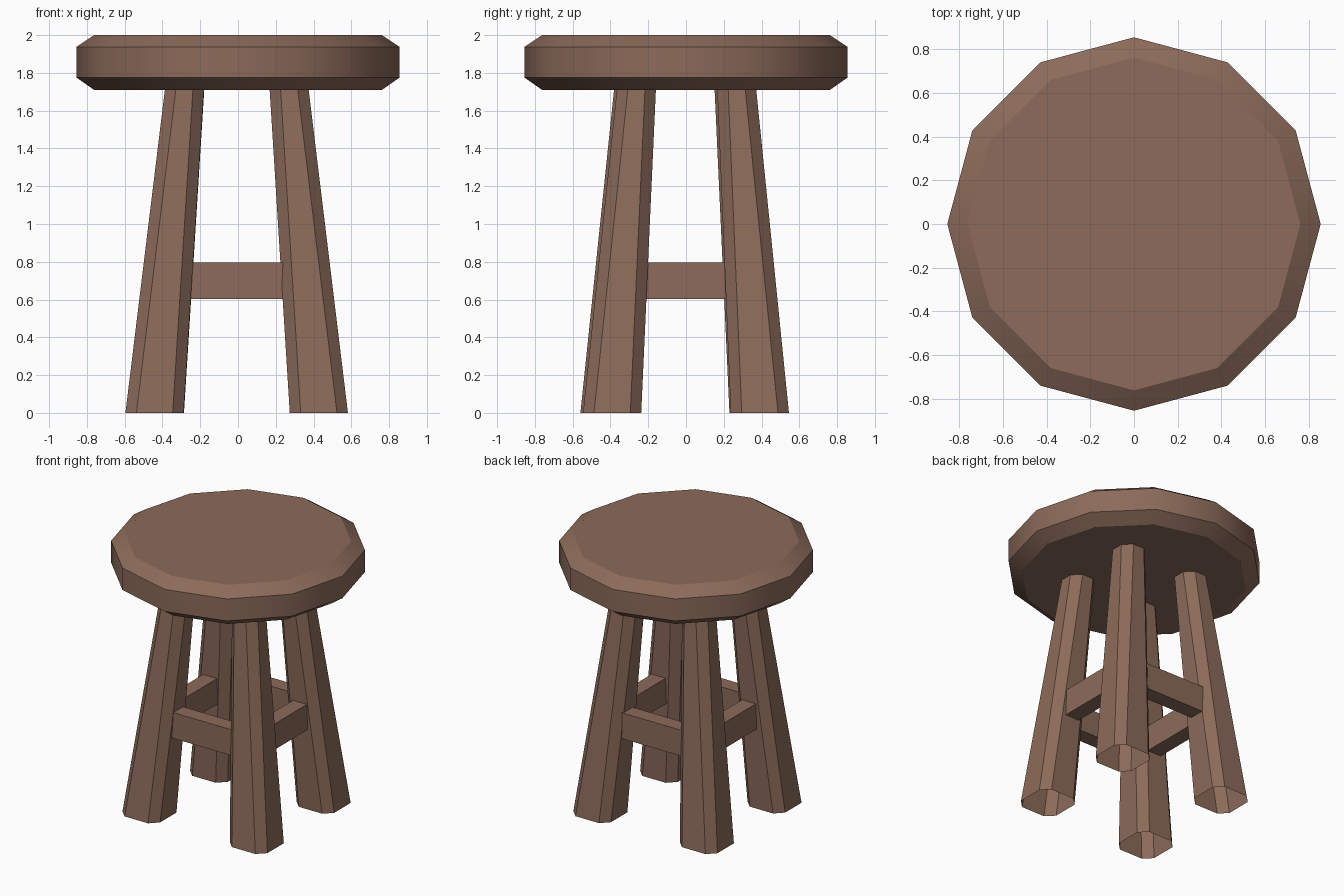
import bpy, bmesh, math

if "Cube" in bpy.data.objects:
    bpy.data.objects.remove(bpy.data.objects["Cube"])

wood = bpy.data.materials.new("brown wood")
wood.diffuse_color = (0.262, 0.147, 0.103, 1)
wood.use_nodes = True
wood.node_tree.nodes["Principled BSDF"].inputs["Base Color"].default_value = wood.diffuse_color


def loft(name, rings, cap_bottom=True, cap_top=True, smooth=False):
    """Skin a stack of rings (lists of 3D points, counter-clockwise from above)."""
    bm = bmesh.new()
    loops = [[bm.verts.new(p) for p in ring] for ring in rings]
    n = len(loops[0])
    for a, b in zip(loops, loops[1:]):
        for i in range(n):
            j = (i + 1) % n
            bm.faces.new((a[i], a[j], b[j], b[i]))
    if cap_bottom:
        bm.faces.new(loops[0][::-1])
    if cap_top:
        bm.faces.new(loops[-1])
    me = bpy.data.meshes.new(name)
    bm.to_mesh(me)
    bm.free()
    me.materials.append(wood)
    ob = bpy.data.objects.new(name, me)
    bpy.context.collection.objects.link(ob)
    if smooth:
        me.shade_smooth()
        me.set_sharp_from_angle(angle=math.radians(32))
    return ob


def circle(r, z, n=12):
    return [(r * math.cos(k * math.tau / n), r * math.sin(k * math.tau / n), z) for k in range(n)]


def chamfered_square(cx, cy, z, h, c=0.058):
    k = h - c
    pts = [(h, -k), (h, k), (k, h), (-k, h), (-h, k), (-h, -k), (-k, -h), (k, -h)]
    return [(cx + x, cy + y, z) for x, y in pts]


def box(name, x0, x1, y0, y1, z0, z1):
    return loft(name, [[(x0, y0, z), (x1, y0, z), (x1, y1, z), (x0, y1, z)] for z in (z0, z1)])


# Seat: twelve-sided disc with chamfered rims
loft("seat", [circle(r, z) for r, z in
              ((0.762, 1.71), (0.855, 1.775), (0.855, 1.938), (0.762, 2.0))], smooth=True)

# Splayed, tapered legs with chamfered corners and open ends (foot centre, head centre)
legs = {
    "front_left_leg": ((-0.442, -0.405), (-0.283, -0.277)),
    "front_right_leg": ((0.428, -0.391), (0.270, -0.262)),
    "back_right_leg": ((0.428, 0.391), (0.270, 0.268)),
    "back_left_leg": ((-0.440, 0.384), (-0.281, 0.254)),
}
for name, (foot, head) in legs.items():
    loft(name, [chamfered_square(*foot, 0, 0.154), chamfered_square(*head, 1.72, 0.103)],
         cap_bottom=False, cap_top=False)

# Stretcher rails joining neighbouring legs
Z0, Z1, T = 0.604, 0.795, 0.057
for side, s in (("front", -1), ("back", 1)):
    box(side + "_rail", -0.30, 0.29, s * 0.36 - T, s * 0.36 + T, Z0, Z1)
for side, s in (("left", -1), ("right", 1)):
    box(side + "_rail", s * 0.365 - T, s * 0.365 + T, -0.26, 0.26, Z0, Z1)
